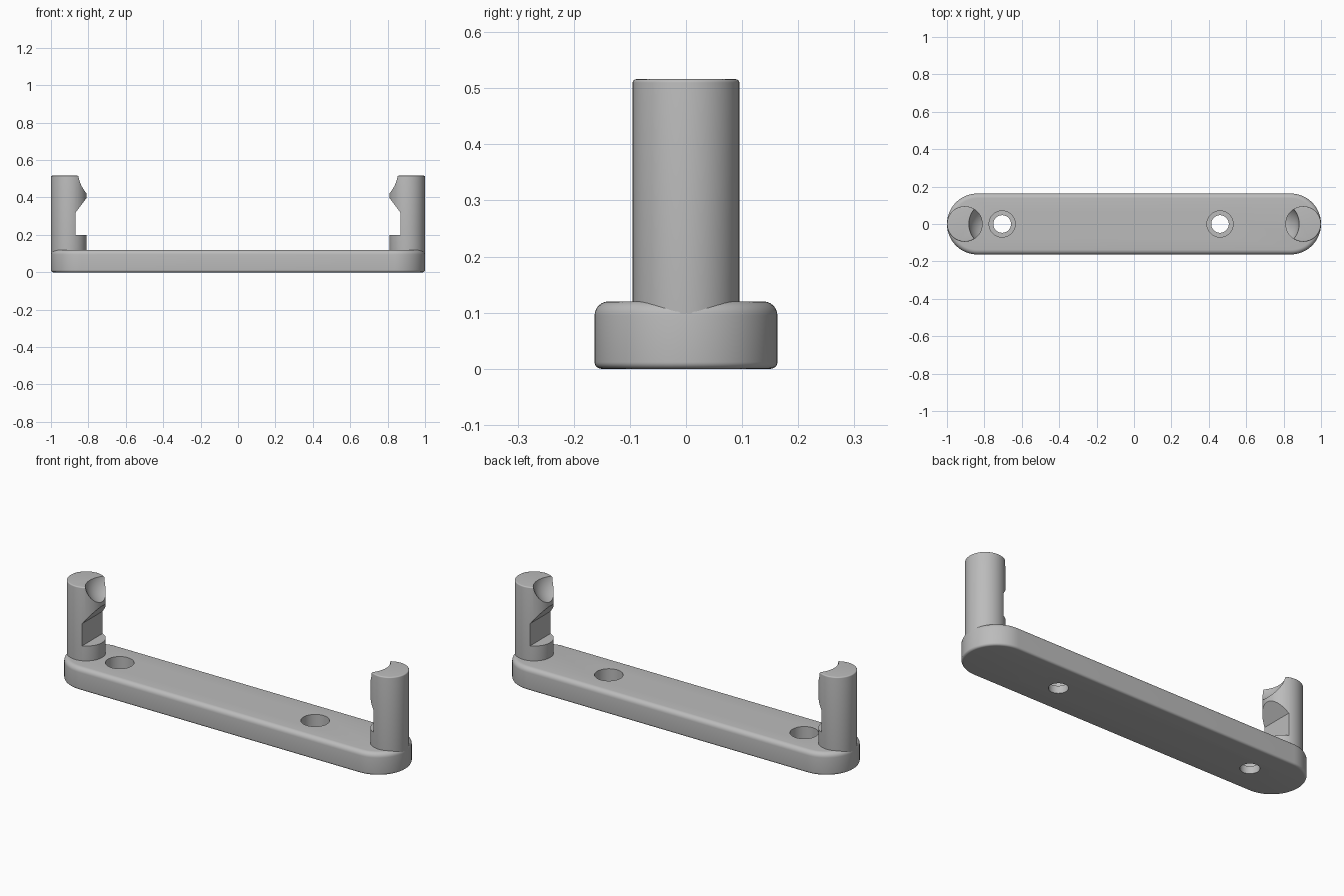
import bpy, bmesh
from math import sin, cos, pi

cube = bpy.data.objects.get("Cube")
if cube:
    bpy.data.objects.remove(cube, do_unlink=True)

grey = bpy.data.materials.new("plain grey")
grey.use_nodes = True
grey.diffuse_color = (0.5, 0.5, 0.5, 1)
grey.node_tree.nodes["Principled BSDF"].inputs["Base Color"].default_value = (0.5, 0.5, 0.5, 1)


def make_object(name, bm):
    bmesh.ops.recalc_face_normals(bm, faces=bm.faces)
    mesh = bpy.data.meshes.new(name)
    bm.to_mesh(mesh)
    bm.free()
    mesh.materials.append(grey)
    obj = bpy.data.objects.new(name, mesh)
    bpy.context.collection.objects.link(obj)
    return obj


def stack(name, profile, x=0, half_length=0, steps=64):
    """Loft round or slot-shaped rings; profile holds (radius, height) pairs."""
    bm = bmesh.new()
    rings = []
    for r, z in profile:
        ring = []
        for side, start in ((1, -pi / 2), (-1, pi / 2)):
            for i in range(steps // 2 + (1 if half_length else 0)):
                a = start + 2 * pi * i / steps
                ring.append(bm.verts.new((x + side * half_length + r * cos(a), r * sin(a), z)))
        rings.append(ring)
    n = len(rings[0])
    for low, high in zip(rings, rings[1:]):
        for i in range(n):
            j = (i + 1) % n
            bm.faces.new((low[i], low[j], high[j], high[i]))
    bm.faces.new(rings[0][::-1])
    bm.faces.new(rings[-1])
    return make_object(name, bm)


def rounded(radius, bottom, top, low_fillet, high_fillet, n=6):
    """Profile of an upright wall with rounded bottom and top edges."""
    pts = []
    for i in range(n + 1):
        a = pi / 2 * i / n
        pts.append((radius - low_fillet * (1 - sin(a)), bottom + low_fillet * (1 - cos(a))))
    for i in range(n + 1):
        a = pi / 2 * i / n
        pts.append((radius - high_fillet * (1 - cos(a)), top - high_fillet * (1 - sin(a))))
    return pts


def wedge(name, side):
    """Prism that hollows the inner face below the cradle."""
    bm = bmesh.new()
    outline = [(0.868, 0.2), (0.868, 0.32), (0.81, 0.397), (0.75, 0.477), (0.75, 0.2)]
    face = bm.faces.new([bm.verts.new((side * x, -0.2, z)) for x, z in outline])
    result = bmesh.ops.extrude_face_region(bm, geom=[face])
    moved = [v for v in result["geom"] if isinstance(v, bmesh.types.BMVert)]
    bmesh.ops.translate(bm, verts=moved, vec=(0, 0.4, 0))
    return make_object(name, bm)


def ball(name, x, z, radius):
    bm = bmesh.new()
    bmesh.ops.create_uvsphere(bm, u_segments=64, v_segments=32, radius=radius)
    bmesh.ops.translate(bm, verts=bm.verts, vec=(x, 0, z))
    return make_object(name, bm)


def select_only(obj):
    bpy.ops.object.select_all(action="DESELECT")
    obj.select_set(True)
    bpy.context.view_layer.objects.active = obj


def cut(obj, cutter):
    cutter.hide_render = True
    mod = obj.modifiers.new("cut", "BOOLEAN")
    mod.operation = "DIFFERENCE"
    mod.solver = "EXACT"
    mod.object = cutter
    select_only(obj)
    bpy.ops.object.modifier_apply(modifier=mod.name)
    bpy.data.objects.remove(cutter, do_unlink=True)


def smooth(obj):
    select_only(obj)
    bpy.ops.object.shade_smooth_by_angle(angle=0.5)


# Base bar with two counterbored screw holes
base = stack("base_bar", rounded(0.163, 0, 0.12, 0.012, 0.025), half_length=0.837)
for x in (-0.705, 0.46):
    hole = [(0.047, -0.1), (0.047, 0.04), (0.07, 0.04), (0.07, 0.2)]
    cut(base, stack("hole_cutter", hole, x))
smooth(base)

# End posts, each with a cradle at the top and a flat notch facing inwards
for label, side in (("left", 1), ("right", -1)):
    post = stack(label + "_post", rounded(0.095, 0.06, 0.516, 0.001, 0.006), side * 0.9045)
    cut(post, wedge("notch_cutter", side))
    cut(post, ball("cradle_cutter", side * 0.76, 0.535, 0.125))
    smooth(post)
